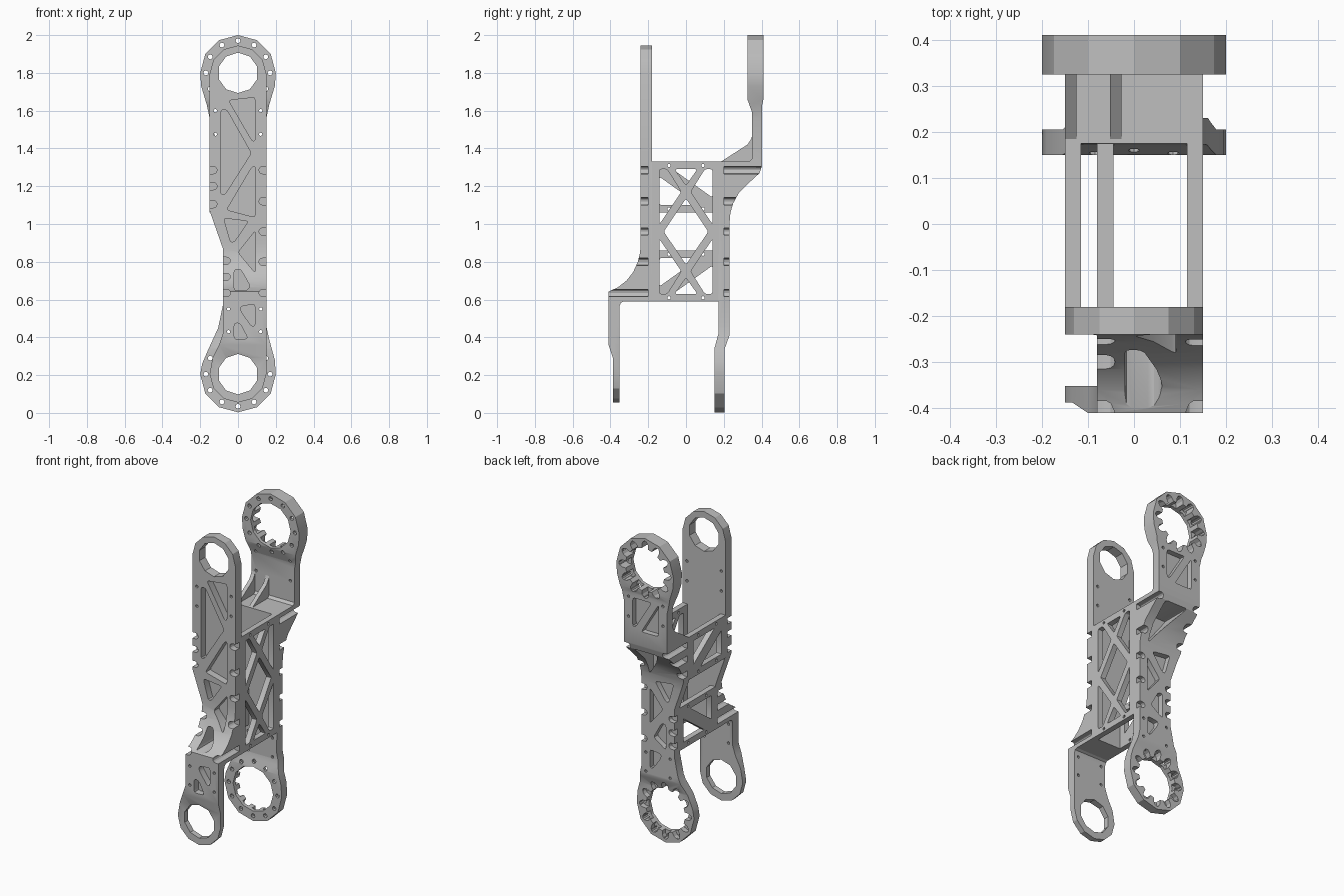
import bpy
import bmesh
from math import cos, sin, radians, pi
from mathutils import Vector

cube = bpy.data.objects.get("Cube")
if cube:
    bpy.data.objects.remove(cube, do_unlink=True)

metal = bpy.data.materials.new("machined grey")
metal.use_nodes = True
grey = (0.52, 0.52, 0.52, 1)
metal.diffuse_color = grey
metal.node_tree.nodes["Principled BSDF"].inputs["Base Color"].default_value = grey

UPPER, LOWER = (0, 1.8), (0, 0.205)


def arc(centre, radius, start, end, steps):
    """Points on an arc, angles in degrees."""
    angles = [radians(start + (end - start) * i / steps) for i in range(steps + 1)]
    return [(centre[0] + radius * cos(a), centre[1] + radius * sin(a)) for a in angles]


def circle(centre, radius, sides):
    return arc(centre, radius, 90, 450, sides)[:-1]


def flip(points, middle):
    """Mirror a side outline vertically about a height."""
    return [(p[0], 2 * middle - p[1]) for p in points]


def rounded(points, radius):
    """Replace each corner by a short three-point curve."""
    result = []
    for i, p in enumerate(points):
        p, before, after = Vector(p), Vector(points[i - 1]), Vector(points[(i + 1) % len(points)])
        a = p + (before - p) * min(radius / (before - p).length, 0.4)
        b = p + (after - p) * min(radius / (after - p).length, 0.4)
        result += [tuple(a), tuple((a + b + p * 2) / 4), tuple(b)]
    return result


def prism(bm, points, low, high, axis="y"):
    """Extrude a 2D outline along y (points are x, z) or x (points are y, z)."""
    def place(p, d):
        return (p[0], d, p[1]) if axis == "y" else (d, p[0], p[1])
    count = len(points)
    area = sum(points[i - 1][0] * points[i][1] - points[i][0] * points[i - 1][1]
               for i in range(count))
    if (area > 0) != (axis == "y"):
        points = points[::-1]
    bottom = [bm.verts.new(place(p, low)) for p in points]
    top = [bm.verts.new(place(p, high)) for p in points]
    bm.faces.new(bottom)
    bm.faces.new(top[::-1])
    for i in range(count):
        bm.faces.new((bottom[i], bottom[i - 1], top[i - 1], top[i]))


def solid(name, items):
    bm = bmesh.new()
    for item in items:
        prism(bm, *item)
    mesh = bpy.data.meshes.new(name)
    bm.to_mesh(mesh)
    bm.free()
    mesh.materials.append(metal)
    obj = bpy.data.objects.new(name, mesh)
    bpy.context.collection.objects.link(obj)
    return obj


def volume(mesh):
    bm = bmesh.new()
    bm.from_mesh(mesh)
    result = bm.calc_volume()
    bm.free()
    return result


def boolean(obj, items, operation="DIFFERENCE"):
    """Combine the object with a set of prisms; change solver if one loses the part."""
    cutter = solid("cutter", items)
    cutter.hide_render = True
    backup = obj.data.copy()
    full = volume(backup)
    bpy.context.view_layer.objects.active = obj
    for solver in ("EXACT", "MANIFOLD", "FLOAT"):
        mod = obj.modifiers.new("cut", "BOOLEAN")
        mod.operation, mod.solver, mod.object = operation, solver, cutter
        bpy.ops.object.modifier_apply(modifier=mod.name)
        if 0.2 * full < volume(obj.data) < 1.01 * full:
            break
        obj.data = backup.copy()
    bpy.data.objects.remove(cutter, do_unlink=True)


def finish(obj):
    bpy.ops.object.select_all(action="DESELECT")
    obj.select_set(True)
    bpy.context.view_layer.objects.active = obj
    bpy.ops.object.shade_smooth_by_angle(angle=radians(25))


def screw_seat(edge, z, low, high):
    """Counterbore that opens through a plate edge."""
    side = 1 if edge > 0 else -1
    curve = arc((0, z), 0.019, 90, 270, 6) + [(0.04, z - 0.019), (0.04, z + 0.019)]
    return ([(edge + side * (x - 0.02), h) for x, h in curve], low, high)


SEATS = ([(0.15, z) for z in (1.285, 1.12, 0.96, 0.8, 0.635)]
         + [(-0.15, z) for z in (1.285, 1.2, 1.105)]
         + [(-0.08, z) for z in (0.805, 0.72, 0.635)])
HOLES = ([(x, z) for x in (-0.12, 0.12) for z in (1.6, 1.475)]
         + [(x, z) for x in (-0.05, 0.12) for z in (0.55, 0.43)])


def cut_plate(obj, bore, sides, low, high, seat_low, seat_high):
    """Ring bores, small screw holes and edge counterbores."""
    boolean(obj, [(circle(c, bore, sides), low, high) for c in (UPPER, LOWER)])
    boolean(obj, [(circle(s, 0.009, 8), low, high) for s in HOLES])
    boolean(obj, [screw_seat(x, z, seat_low, seat_high) for x, z in SEATS])


# Pocket outlines on the long plates
TALL = [(-0.09, 1.605), (-0.06, 1.605), (0.07, 1.375), (-0.07, 1.155), (-0.09, 1.155)]
TOP = [(-0.05, 1.655), (0.09, 1.67), (0.09, 1.44), (0.075, 1.44)]
MIDDLE = [(0.09, 1.31), (0.07, 1.295), (-0.06, 1.075), (0.09, 1.035)]
WAIST = [(-0.075, 1.03), (0.055, 1.015), (-0.02, 0.905), (-0.04, 0.905)]
HIP = [(0.092, 0.965), (0, 0.85), (0.092, 0.74)]
WEDGE = [(-0.02, 0.76), (0.015, 0.76), (0.065, 0.67), (0.045, 0.647), (-0.02, 0.647)]
ARM_A = [(0.015, 0.565), (0.09, 0.575), (0.09, 0.46), (0.07, 0.46), (0.015, 0.54)]
ARM_B = [(-0.02, 0.475), (0.01, 0.475), (0.05, 0.4), (0.04, 0.39), (-0.02, 0.39)]

# Front plate: side profile intersected with its front outline
front_profile = [(-0.24, 1.96), (-0.18, 1.96), (-0.18, 0.59), (-0.33, 0.59), (-0.345, 0.583),
                 (-0.352, 0.565), (-0.352, 0.04), (-0.387, 0.04), (-0.387, 0.29), (-0.41, 0.36),
                 (-0.41, 0.642), (-0.36, 0.665), (-0.315, 0.7), (-0.28, 0.745),
                 (-0.255, 0.8), (-0.243, 0.85), (-0.24, 0.9)]
front_outline = (arc((0, 1.795), 0.15, 0, 180, 6)
                 + [(-0.15, 1.07), (-0.08, 0.87), (-0.08, 0.42), (-0.1, 0.36), (-0.135, 0.29)]
                 + arc(LOWER, 0.15, 180, 360, 6))
front = solid("front_plate", [(front_profile, -0.3, 0.3, "x")])
boolean(front, [(front_outline, -0.6, 0)], "INTERSECT")
cut_plate(front, 0.107, 10, -0.7, 0.1, -0.5, -0.2)
boolean(front, [(rounded(p, 0.015), -0.5, -0.195)
                for p in (TALL, TOP, MIDDLE, WAIST, HIP, WEDGE)])
boolean(front, [(rounded(p, 0.015), -0.5, -0.368) for p in (ARM_A, ARM_B)])
finish(front)

# Back plate with the two bolted rings
back_profile = [(0.41, 2.02), (0.41, 1.66), (0.403, 1.63), (0.403, 1.31), (0.39, 1.27),
                (0.33, 1.215), (0.28, 1.165), (0.25, 1.11), (0.235, 1.06), (0.23, 1.0),
                (0.23, 0.41), (0.205, 0.34), (0.205, -0.02), (0.15, -0.02), (0.15, 0.34),
                (0.172, 0.42), (0.175, 1.33), (0.335, 1.33), (0.35, 1.345), (0.35, 1.59),
                (0.325, 1.66), (0.325, 2.02)]
back_outline = (arc(UPPER, 0.2, 0, 180, 6)
                + [(-0.195, 1.73), (-0.165, 1.63), (-0.15, 1.56), (-0.15, 1.07), (-0.08, 0.87),
                   (-0.08, 0.57), (-0.105, 0.45), (-0.16, 0.33), (-0.19, 0.26)]
                + arc((0, 0.203), 0.2, 180, 360, 6)
                + [(0.195, 0.28), (0.165, 0.39), (0.15, 0.46), (0.15, 1.56),
                   (0.165, 1.63), (0.195, 1.73)])
BACK_WEDGE = [(-0.07, 1.27), (0.09, 1.27), (0.09, 1.06)]
BACK_LOW = [(-0.02, 0.76), (0.01, 0.76), (0.065, 0.66), (-0.02, 0.6)]
BACK_ARM = [[(-0.09, 1.6), (-0.09, 1.4), (0.03, 1.4)],
            [(-0.04, 1.6), (0.09, 1.6), (0.09, 1.42), (0.07, 1.42)]]
back = solid("back_plate", [(back_profile, -0.3, 0.3, "x")])
boolean(back, [(back_outline, 0, 0.6)], "INTERSECT")
cut_plate(back, 0.14, 12, -0.1, 0.7, 0.2, 0.6)
boolean(back, [(rounded(p, 0.015), 0.195, 0.6)
               for p in (BACK_WEDGE, WAIST, HIP, BACK_LOW, ARM_A)])
boolean(back, [(rounded(p, 0.015), 0.368, 0.6) for p in BACK_ARM])


def bolt_slot(centre, angle, low, high):
    """Pocket behind a ring bolt, open towards the bore."""
    out = Vector((cos(angle), sin(angle)))
    side = Vector((-out.y, out.x)) * 0.022
    mid = Vector(centre)
    steps = [(0.11, -1), (0.16, -1), (0.176, -0.6), (0.176, 0.6), (0.16, 1), (0.11, 1)]
    return ([tuple(mid + out * r + side * s) for r, s in steps], low, high)


turns = [i * pi / 6 for i in range(12)]
for centre, flange in ((UPPER, 0.347), (LOWER, 0.172)):
    boolean(back, [bolt_slot(centre, a, flange, 0.6) for a in turns])
    boolean(back, [(circle((0.17 * cos(a), centre[1] + 0.17 * sin(a)), 0.013, 8), 0, 0.6)
                   for a in turns])
finish(back)

# Gussets between the top shelf and the upper arm
gusset = [(0.177, 1.325), (0.325, 1.42), (0.345, 1.45), (0.355, 1.48), (0.355, 1.325)]
solid("shelf_gussets", [(gusset, x, x + 0.025, "x") for x in (-0.15, -0.052)])

# Left side: full-height lattice
MID = 0.96


def side_plate(name, x, low, high, windows):
    plate = solid(name, [([(-0.181, low), (0.178, low), (0.178, high), (-0.181, high)],
                          x, x + 0.035, "x")])
    boolean(plate, [(circle((y, z), 0.009, 8), x - 0.1, x + 0.1, "x")
                    for y in (-0.09, 0.09) for z in (low + 0.02, high - 0.02)])
    boolean(plate, [(rounded(w, 0.01), x - 0.1, x + 0.1, "x") for w in windows])
    finish(plate)


upper_gap = [(0, 1.205), (0.06, 1.29), (-0.06, 1.29)]
side_gap = [(0.025, 1.17), (0.1, 1.29), (0.14, 1.29), (0.14, 1.0)]
far_gap = [(-y, z) for y, z in side_gap]
diamond = [(0, 1.135), (0.118, MID), (0, 2 * MID - 1.135), (-0.118, MID)]
gaps = [upper_gap, side_gap, far_gap]
side_plate("left_lattice", 0.115, 0.59, 1.33,
           gaps + [flip(g, MID) for g in gaps] + [diamond])

# Right side: two short braced plates
brace = [[(-0.14, 1.25), (-0.14, 1.1), (0.07, 1.1)], [(0.14, 1.14), (0.14, 1.29), (-0.07, 1.29)]]
side_plate("right_upper_brace", -0.15, 1.06, 1.33, brace)
side_plate("right_lower_brace", -0.08, 0.59, 0.86, [flip(b, MID) for b in brace])
